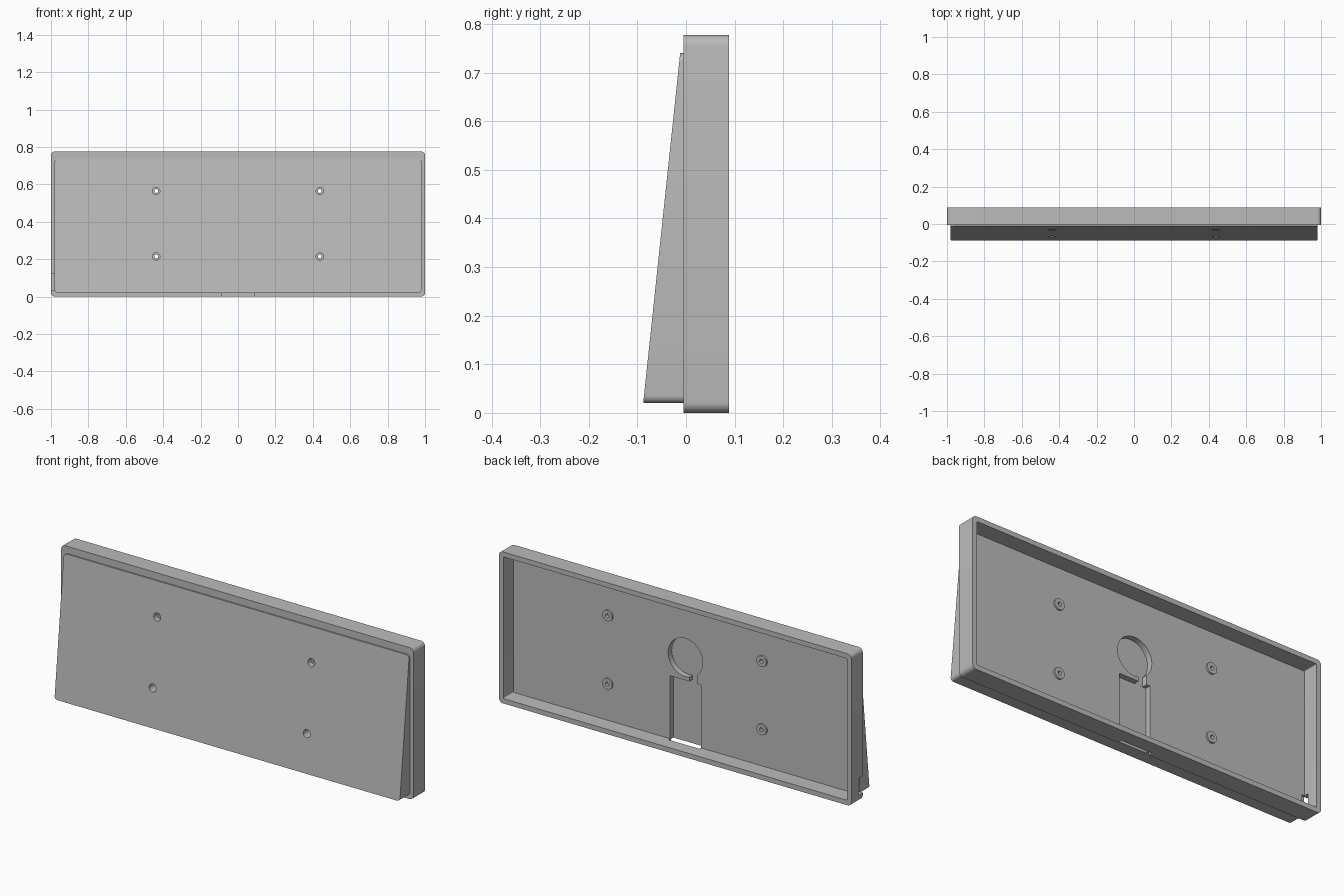
import bpy, bmesh, math
from mathutils import Vector

cube = bpy.data.objects.get("Cube")
if cube:
    bpy.data.objects.remove(cube, do_unlink=True)

grey = bpy.data.materials.new("plain grey")
grey.use_nodes = True
colour = (0.5, 0.5, 0.5, 1)
grey.diffuse_color = colour
grey.node_tree.nodes["Principled BSDF"].inputs["Base Color"].default_value = colour


def finish(bm, name):
    bmesh.ops.recalc_face_normals(bm, faces=bm.faces)
    mesh = bpy.data.meshes.new(name)
    bm.to_mesh(mesh)
    bm.free()
    mesh.materials.append(grey)
    obj = bpy.data.objects.new(name, mesh)
    bpy.context.collection.objects.link(obj)
    return obj


def slab(name, x0, x1, y0, y1, z0, z1, radius=0, slope=None):
    """Box with rounded corners in the front outline, optionally sliced by a plane."""
    bm = bmesh.new()
    outline = []
    steps = 6 if radius else 0
    corners = [(x1, z1, 0), (x0, z1, 90), (x0, z0, 180), (x1, z0, 270)]
    for cx, cz, start in corners:
        cx += radius if cx == x0 else -radius
        cz += radius if cz == z0 else -radius
        for i in range(steps + 1):
            a = math.radians(start + 90 * i / max(steps, 1))
            outline.append(bm.verts.new((cx + radius * math.cos(a), y0, cz + radius * math.sin(a))))
    face = bm.faces.new(outline)
    new = bmesh.ops.extrude_face_region(bm, geom=[face])["geom"]
    bmesh.ops.translate(bm, vec=(0, y1 - y0, 0), verts=[v for v in new if isinstance(v, bmesh.types.BMVert)])
    if slope:
        point, normal = slope
        cut = bmesh.ops.bisect_plane(bm, geom=bm.verts[:] + bm.edges[:] + bm.faces[:],
                                     plane_co=point, plane_no=normal, clear_outer=True)
        edges = [e for e in cut["geom_cut"] if isinstance(e, bmesh.types.BMEdge)]
        bmesh.ops.contextual_create(bm, geom=edges)
    return finish(bm, name)


def rod(name, x, z, radius, y0, y1, sides=32):
    """Cylinder running front to back."""
    bpy.ops.mesh.primitive_cylinder_add(vertices=sides, radius=radius, depth=y1 - y0,
                                        location=(x, (y0 + y1) / 2, z), rotation=(math.pi / 2, 0, 0))
    obj = bpy.context.object
    obj.name = name
    obj.data.materials.append(grey)
    return obj


def combine(target, tool, operation):
    mod = target.modifiers.new(tool.name, 'BOOLEAN')
    mod.operation = operation
    mod.solver = 'EXACT'
    mod.object = tool
    bpy.context.view_layer.objects.active = target
    bpy.ops.object.modifier_apply(modifier=mod.name)
    bpy.data.objects.remove(tool, do_unlink=True)


# Open-backed tray
body = slab("tray_with_wedge", -1, 1, -0.005, 0.088, 0, 0.777, 0.022)
combine(body, slab("cavity", -0.975, 0.975, 0.005, 0.2, 0.025, 0.752, 0.004), 'DIFFERENCE')

# Sloping wedge on the front
low, high = Vector((0, -0.088, 0.02)), Vector((0, -0.012, 0.74))
along = high - low
wedge = slab("wedge", -0.98, 0.98, -0.15, 0.001, 0.02, 0.74, 0.016,
             (low, Vector((0, -along.z, along.y))))
combine(body, wedge, 'UNION')

# Screw bosses and their counterbored holes
for x in (-0.4375, 0.4375):
    for z in (0.215, 0.565):
        combine(body, rod("boss", x, z, 0.028, 0.0, 0.014), 'UNION')
        combine(body, rod("screw_head", x, z, 0.02, -0.2, -0.004), 'DIFFERENCE')
        combine(body, rod("screw_hole", x, z, 0.01, -0.2, 0.2), 'DIFFERENCE')

# Round pocket, cable channel, the narrow gap joining them, and the side port
combine(body, rod("pocket", 0, 0.465, 0.098, -0.024, 0.03, 64), 'DIFFERENCE')
combine(body, slab("channel", -0.088, 0.088, -0.0235, 0.018, -0.1, 0.348), 'DIFFERENCE')
combine(body, slab("gap", -0.068, -0.022, -0.023, 0.018, 0.33, 0.41), 'DIFFERENCE')
combine(body, slab("side_port", -1.1, -0.96, -0.0055, 0.03, 0.035, 0.12), 'DIFFERENCE')

# Smooth the rounded edges
bpy.ops.object.select_all(action='DESELECT')
body.select_set(True)
bpy.context.view_layer.objects.active = body
bpy.ops.object.shade_smooth_by_angle(angle=math.radians(30))
